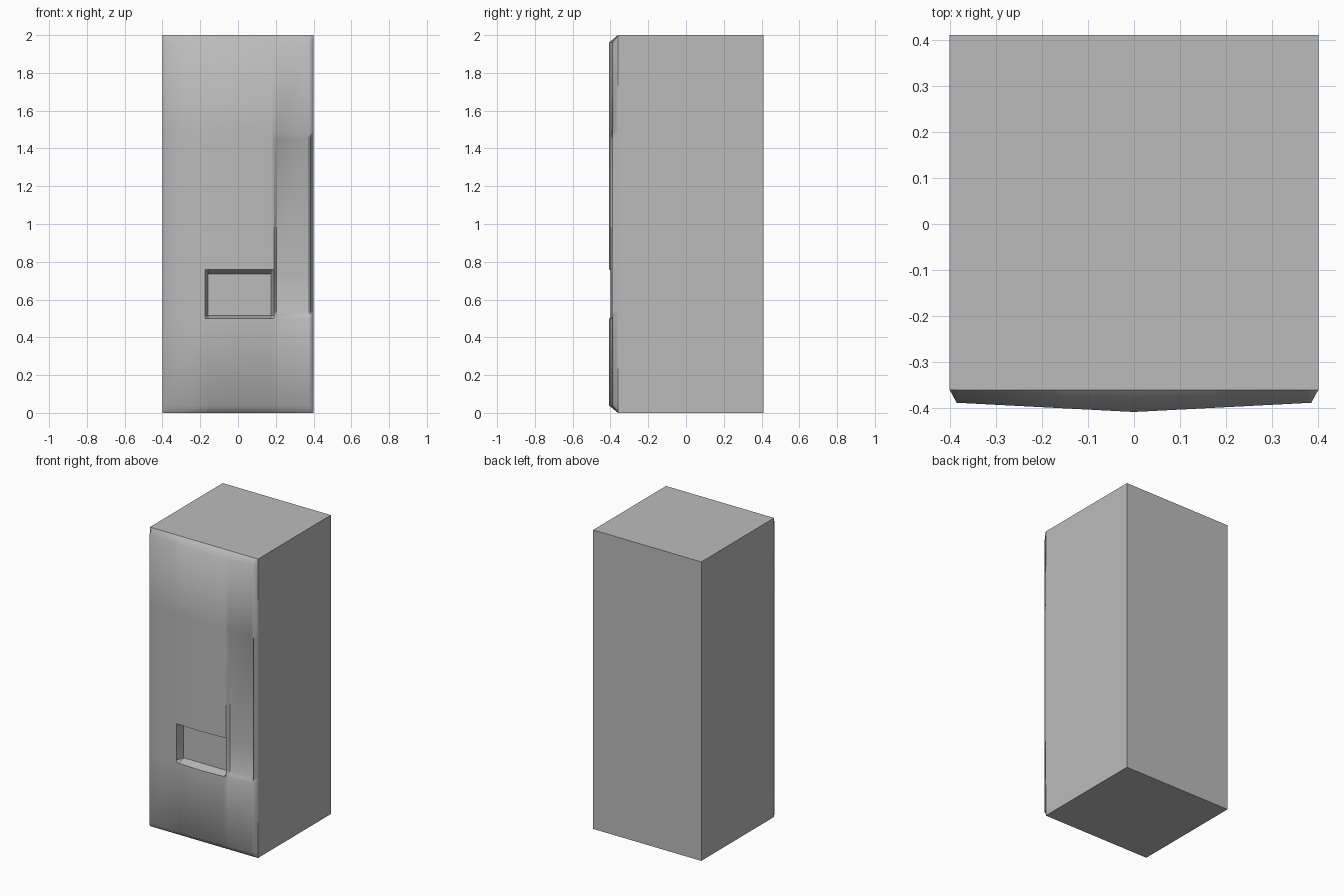
import bpy, bmesh

cube = bpy.data.objects.get("Cube")
if cube:
    bpy.data.objects.remove(cube, do_unlink=True)

grey = bpy.data.materials.new("grey")
grey.use_nodes = True
colour = (0.5, 0.5, 0.5, 1)
grey.diffuse_color = colour
grey.node_tree.nodes["Principled BSDF"].inputs["Base Color"].default_value = colour

W, H, BACK, SEAM = 0.4, 2.0, 0.41, -0.36


def finish(name, bm):
    mesh = bpy.data.meshes.new(name)
    bm.to_mesh(mesh)
    bm.free()
    mesh.materials.append(grey)
    ob = bpy.data.objects.new(name, mesh)
    bpy.context.collection.objects.link(ob)
    return ob


def inside(v, outer_lo, lo, hi, outer_hi):
    """0 outside, 1 on the recess floor, sloping between them."""
    if v <= lo:
        return max(0, (v - outer_lo) / (lo - outer_lo))
    return min(1, max(0, (outer_hi - v) / (outer_hi - hi)))


# Cabinet body: a box left open behind the door
bm = bmesh.new()
bmesh.ops.create_cube(bm, size=1)
for v in bm.verts:
    v.co.x *= 2 * W
    v.co.y = BACK if v.co.y > 0 else SEAM
    v.co.z = (v.co.z + 0.5) * H
front = [f for f in bm.faces if f.normal.y < -0.9]
bmesh.ops.delete(bm, geom=front, context="FACES_ONLY")
finish("cabinet_body", bm)

# Door panel: shallow ridge, chamfered rim, handle groove and pocket
xs = [-W, -0.385, -0.175, -0.16, 0, 0.175, 0.19, 0.205, 0.375, 0.385, W]
zs = [0, 0.04, 0.5, 0.515, 0.54, 0.735, 0.76, 1.45, 1.49, 1.96, H]


def door_y(x, z):
    if abs(x) == W or z in (0, H):
        return SEAM
    y = -0.408 + 0.052 * abs(x)
    groove = min(inside(x, 0.19, 0.205, 0.375, 0.385),
                 inside(z, 0.5, 0.54, 1.45, 1.49))
    pocket = min(inside(x, -0.175, -0.16, 0.175, 0.19),
                 inside(z, 0.5, 0.515, 0.735, 0.76))
    return y + 0.02 * groove + pocket * (-0.345 - y)


bm = bmesh.new()
grid = [[bm.verts.new((x, door_y(x, z), z)) for x in xs] for z in zs]
for low, high in zip(grid, grid[1:]):
    for i in range(len(xs) - 1):
        bm.faces.new((low[i], low[i + 1], high[i + 1], high[i]))
bmesh.ops.dissolve_limit(bm, angle_limit=0.01, verts=bm.verts, edges=bm.edges)
bm.normal_update()
for f in bm.faces:
    f.smooth = True
# Crisp recess edges, soft rim
for e in bm.edges:
    if e.is_manifold:
        a = e.calc_face_angle()
        in_recess = all(abs(v.co.x) < 0.384 and 0.45 < v.co.z < 1.55 for v in e.verts)
        e.smooth = not (a > 1.6 or (a > 0.7 and in_recess))
finish("door_panel", bm)
